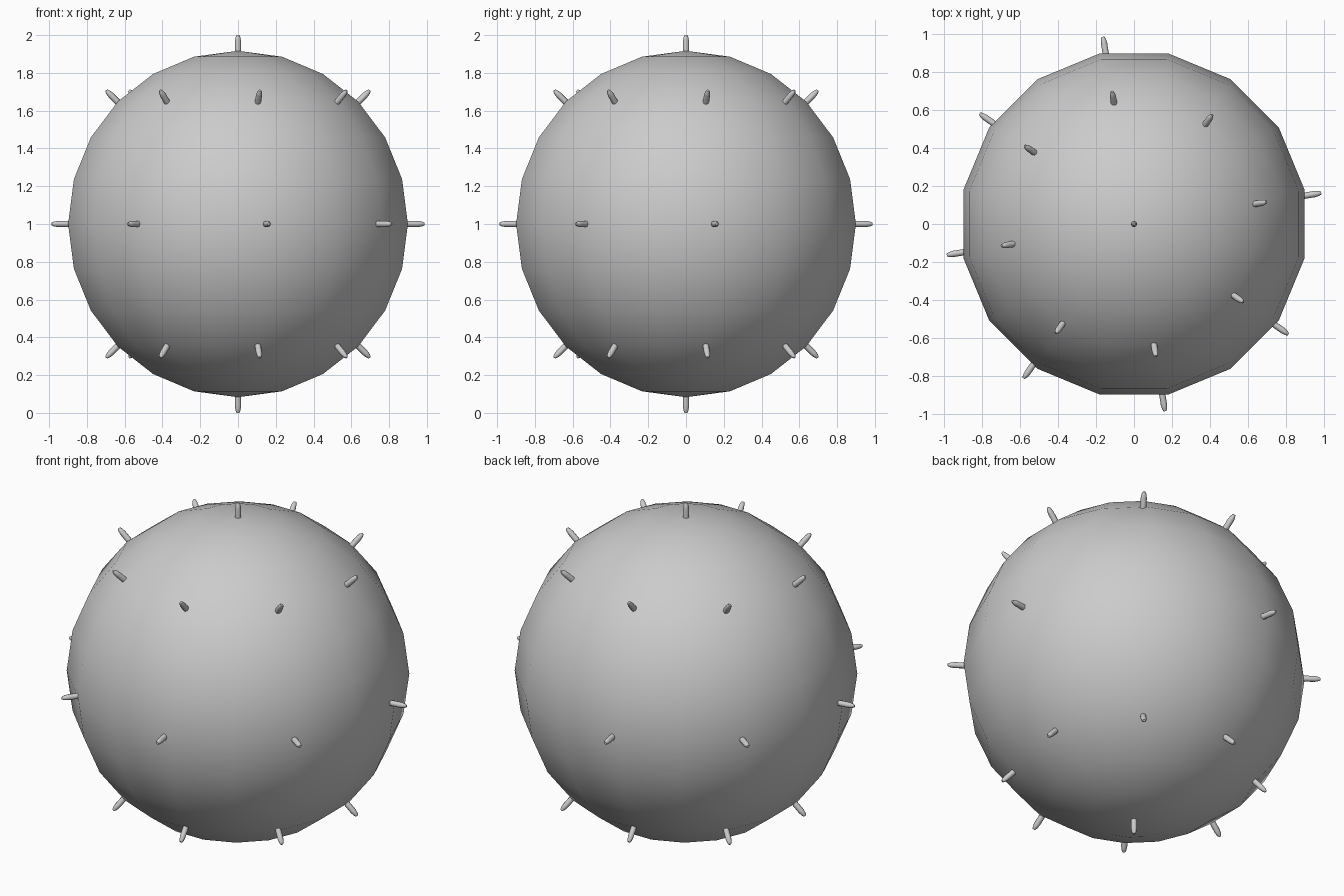
import bpy, math
from mathutils import Vector

if "Cube" in bpy.data.objects:
    bpy.data.objects.remove(bpy.data.objects["Cube"])

CENTER = Vector((0, 0, 1))
PHASE = math.radians(9.4)

# Low-poly round body, smooth shaded
bpy.ops.mesh.primitive_uv_sphere_add(segments=16, ring_count=12, radius=0.917,
                                     location=CENTER,
                                     rotation=(0, 0, math.radians(11.25)))
body = bpy.context.object
body.name = "body"
bpy.ops.object.shade_smooth()

# Spike profile along its axis: (distance from body centre, radius)
PROFILE = [(0.86, 0.0165), (0.965, 0.0165), (0.987, 0.013), (1.0, 0.007)]
SIDES = 8


def spike_mesh():
    verts = [(r * math.cos(math.tau * i / SIDES), r * math.sin(math.tau * i / SIDES), d)
             for d, r in PROFILE for i in range(SIDES)]
    faces = [(k * SIDES + i, k * SIDES + (i + 1) % SIDES,
              (k + 1) * SIDES + (i + 1) % SIDES, (k + 1) * SIDES + i)
             for k in range(len(PROFILE) - 1) for i in range(SIDES)]
    top = (len(PROFILE) - 1) * SIDES
    faces.append(tuple(range(top, top + SIDES)))
    faces.append(tuple(reversed(range(SIDES))))
    mesh = bpy.data.meshes.new("spike")
    mesh.from_pydata(verts, [], faces)
    return mesh


MESH = spike_mesh()


def add_spike(name, elevation, azimuth):
    obj = bpy.data.objects.new(name, MESH)
    bpy.context.collection.objects.link(obj)
    obj.location = CENTER
    obj.rotation_euler = (0, math.pi / 2 - elevation, azimuth)
    return obj


# Spikes at the poles
first = add_spike("top_spike", math.pi / 2, 0)
add_spike("bottom_spike", -math.pi / 2, 0)

# Three rings of eight spikes; the middle ring lacks one at the back right
for ring, elevation in (("upper", 45), ("middle", 0), ("lower", -45)):
    for k in range(8):
        if ring == "middle" and k == 1:
            continue
        add_spike(f"{ring}_spike_{k}", math.radians(elevation), PHASE + k * math.pi / 4)

# Smooth spike sides with a crisp tip
bpy.ops.object.select_all(action='DESELECT')
first.select_set(True)
bpy.context.view_layer.objects.active = first
bpy.ops.object.shade_smooth_by_angle(angle=math.radians(50))
